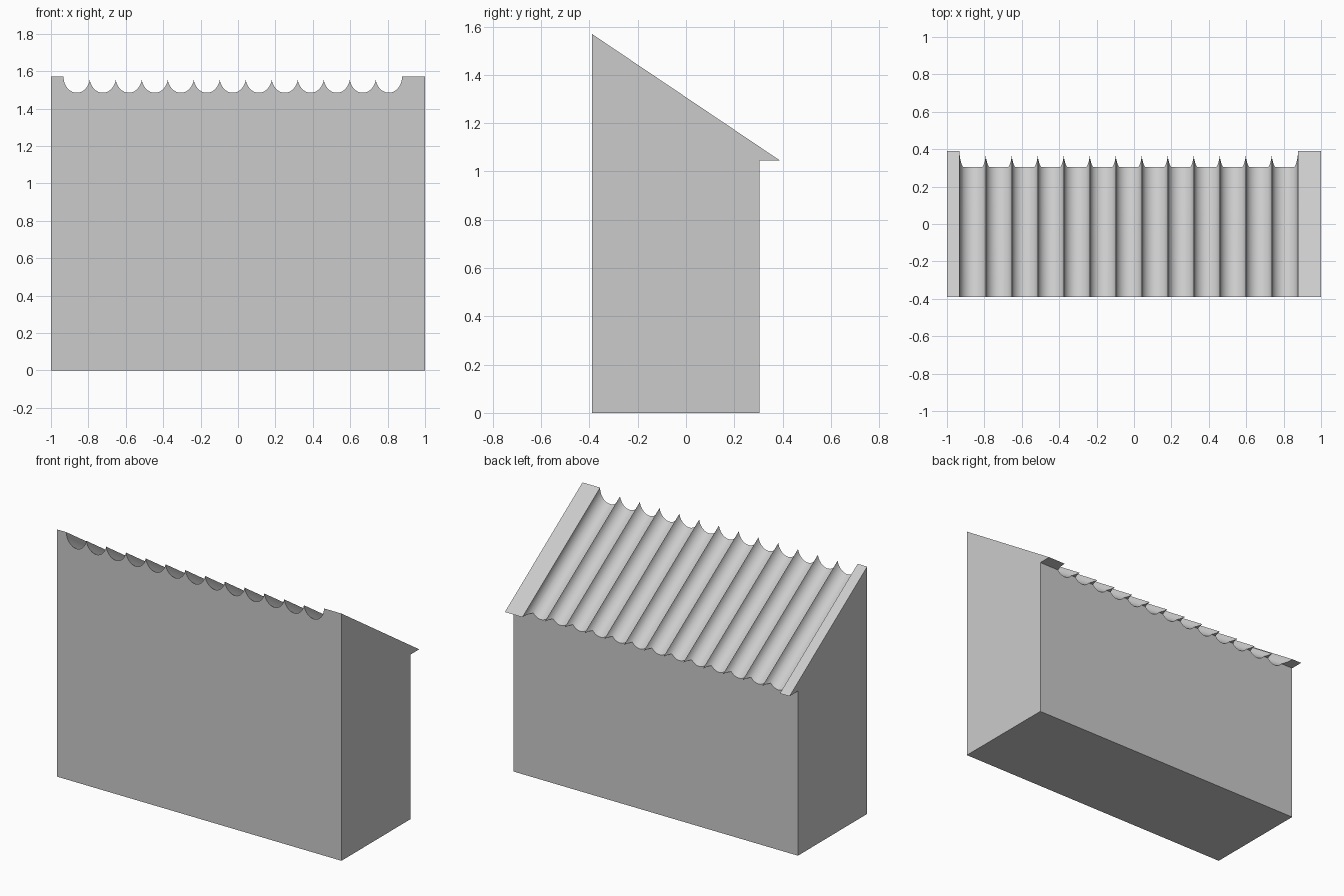
import bpy
import math
from mathutils import Vector

cube = bpy.data.objects.get("Cube")
if cube:
    bpy.data.objects.remove(cube, do_unlink=True)

grey = bpy.data.materials.new("plain_grey")
grey.use_nodes = True
colour = (0.6, 0.6, 0.6, 1)
grey.diffuse_color = colour
grey.node_tree.nodes["Principled BSDF"].inputs["Base Color"].default_value = colour


def prism(name, ring, offset):
    """Solid made by sweeping a closed ring of points along an offset."""
    n = len(ring)
    verts = [Vector(p) for p in ring]
    verts += [v + offset for v in verts]
    faces = [tuple(range(n))[::-1], tuple(range(n, 2 * n))]
    faces += [(i, (i + 1) % n, n + (i + 1) % n, n + i) for i in range(n)]
    mesh = bpy.data.meshes.new(name)
    mesh.from_pydata(verts, [], faces)
    mesh.materials.append(grey)
    obj = bpy.data.objects.new(name, mesh)
    bpy.context.collection.objects.link(obj)
    return obj


# Body: side profile with sloping top and rear overhang
front, wall, eave = -0.39, 0.305, 0.39
ridge_z, eave_z = 1.57, 1.045
profile = [(front, 0), (wall, 0), (wall, eave_z), (eave, eave_z), (front, ridge_z)]
body = prism("fluted_block", [(-1, y, z) for y, z in profile], Vector((2, 0, 0)))

# Cutter: a row of overlapping round flutes running down the slope
count, first, pitch, radius = 13, -0.862, 0.139, 0.071
steps = 24
cusp = math.asin(pitch / 2 / radius)
section = []
for i in range(count):
    start = -math.pi / 2 if i == 0 else -cusp
    end = math.pi / 2 if i == count - 1 else cusp
    for s in range(steps + 1):
        if i and s == 0:
            continue
        a = start + (end - start) * s / steps
        section.append((first + i * pitch + radius * math.sin(a), -radius * math.cos(a)))
section += [(section[-1][0], 0.2), (section[0][0], 0.2)]

slope = Vector((0, eave - front, eave_z - ridge_z))
down = slope.normalized()
normal = Vector((0, -down.z, down.y))
origin = Vector((0, front, ridge_z)) - down * 0.3
ring = [origin + Vector((x, 0, 0)) + normal * h for x, h in section]
cutter = prism("flute_cutter", ring, down * (slope.length + 0.6))
cutter.hide_render = True

for obj in (body, cutter):
    bpy.ops.object.select_all(action="DESELECT")
    obj.select_set(True)
    bpy.context.view_layer.objects.active = obj
    bpy.ops.object.mode_set(mode="EDIT")
    bpy.ops.mesh.select_all(action="SELECT")
    bpy.ops.mesh.normals_make_consistent(inside=False)
    bpy.ops.object.mode_set(mode="OBJECT")

# Carve the flutes, then drop the cutter
bpy.ops.object.select_all(action="DESELECT")
body.select_set(True)
bpy.context.view_layer.objects.active = body
cut = body.modifiers.new("flutes", "BOOLEAN")
cut.operation = "DIFFERENCE"
cut.solver = "EXACT"
cut.object = cutter
bpy.ops.object.modifier_apply(modifier=cut.name)
bpy.data.objects.remove(cutter, do_unlink=True)
bpy.ops.object.shade_smooth_by_angle(angle=math.radians(30))
